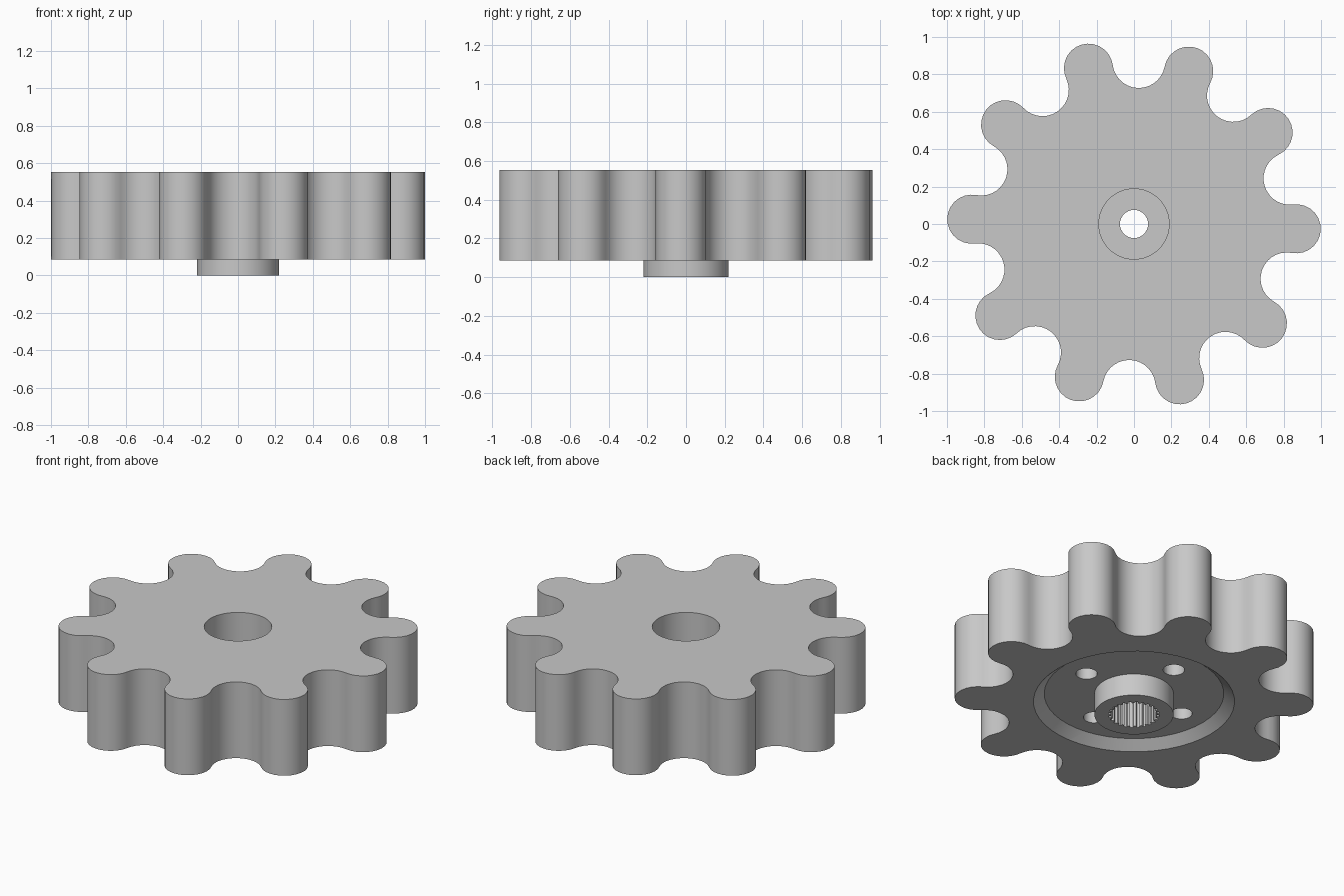
import bpy, bmesh
from math import sin, cos, pi, radians, hypot

if "Cube" in bpy.data.objects:
    bpy.data.objects.remove(bpy.data.objects["Cube"], do_unlink=True)

TEETH = 10
PITCH_R = 0.868
TIP_R = 0.131
PHASE = radians(-1.7)
BOTTOM, TOP, FLOOR = 0.085, 0.553, 0.135

steel = bpy.data.materials.new("plain grey")
steel.use_nodes = True
grey = (0.58, 0.58, 0.58, 1)
steel.diffuse_color = grey
steel.node_tree.nodes["Principled BSDF"].inputs["Base Color"].default_value = grey


def circle(r, n=64, cx=0.0, cy=0.0):
    return [(cx + r * cos(2 * pi * i / n), cy + r * sin(2 * pi * i / n)) for i in range(n)]


def gear_outline(steps=14):
    """Round teeth and round gaps, alternating and tangent on the pitch circle."""
    pts = []
    half = pi / TEETH
    gap_r = 2 * PITCH_R * sin(half / 2) - TIP_R
    for k in range(2 * TEETH):
        a = PHASE + k * half
        tooth = k % 2 == 0
        r = TIP_R if tooth else gap_r
        # sweep from the tangent point with the previous arc to the next one
        sweep = pi / 2 + half / 2 if tooth else pi / 2 - half / 2
        for i in range(steps):
            t = -sweep + 2 * sweep * i / steps
            d = a + t if tooth else a + pi - t
            pts.append((PITCH_R * cos(a) + r * cos(d), PITCH_R * sin(a) + r * sin(d)))
    return pts


def spline_outline(r_in, r_out, n):
    """Square-cut splines around a bore."""
    pts = []
    for k in range(n):
        for j, r in enumerate((r_in, r_in, r_out, r_out)):
            a = 2 * pi * (k + (j // 2) * 0.5 + (j % 2) * 0.4) / n
            pts.append((r * cos(a), r * sin(a)))
    return pts


def prism(name, outline, z0, z1, taper=1.0):
    bm = bmesh.new()
    low = [bm.verts.new((x, y, z0)) for x, y in outline]
    high = [bm.verts.new((x * taper, y * taper, z1)) for x, y in outline]
    bm.faces.new(low[::-1])
    bm.faces.new(high)
    n = len(outline)
    for i in range(n):
        j = (i + 1) % n
        bm.faces.new((low[i], low[j], high[j], high[i]))
    bmesh.ops.recalc_face_normals(bm, faces=bm.faces)
    mesh = bpy.data.meshes.new(name)
    bm.to_mesh(mesh)
    bm.free()
    mesh.materials.append(steel)
    obj = bpy.data.objects.new(name, mesh)
    bpy.context.collection.objects.link(obj)
    return obj


def combine(target, tool, operation):
    mod = target.modifiers.new("shape", 'BOOLEAN')
    mod.operation = operation
    mod.solver = 'EXACT'
    mod.object = tool
    bpy.context.view_layer.objects.active = target
    bpy.ops.object.modifier_apply(modifier=mod.name)
    bpy.data.objects.remove(tool, do_unlink=True)


# Toothed body
gear = prism("gear_wheel", gear_outline(), BOTTOM, TOP)

# Tapered recess in the underside, with the hub standing in it
combine(gear, prism("recess_cutter", circle(0.62, 48), BOTTOM - 0.05, FLOOR, 0.50 / 0.62), 'DIFFERENCE')
combine(gear, prism("hub", circle(0.22), 0, FLOOR + 0.05), 'UNION')

# Four blind holes around the hub
for k in range(4):
    a = k * pi / 2
    hole = circle(0.06, 24, 0.345 * cos(a), 0.345 * sin(a))
    combine(gear, prism("hole_cutter", hole, FLOOR - 0.03, 0.36), 'DIFFERENCE')

# Counterbore from above, splined socket from below, narrow hole between
combine(gear, prism("counterbore_cutter", circle(0.188), 0.30, TOP + 0.05), 'DIFFERENCE')
combine(gear, prism("socket_cutter", spline_outline(0.128, 0.142, 24), -0.05, 0.23), 'DIFFERENCE')
combine(gear, prism("shaft_cutter", circle(0.075, 32), 0.15, 0.40), 'DIFFERENCE')

# Smooth curved walls, crisp edges
bpy.ops.object.select_all(action='DESELECT')
gear.select_set(True)
bpy.context.view_layer.objects.active = gear
bpy.ops.object.shade_smooth_by_angle(angle=radians(30))
